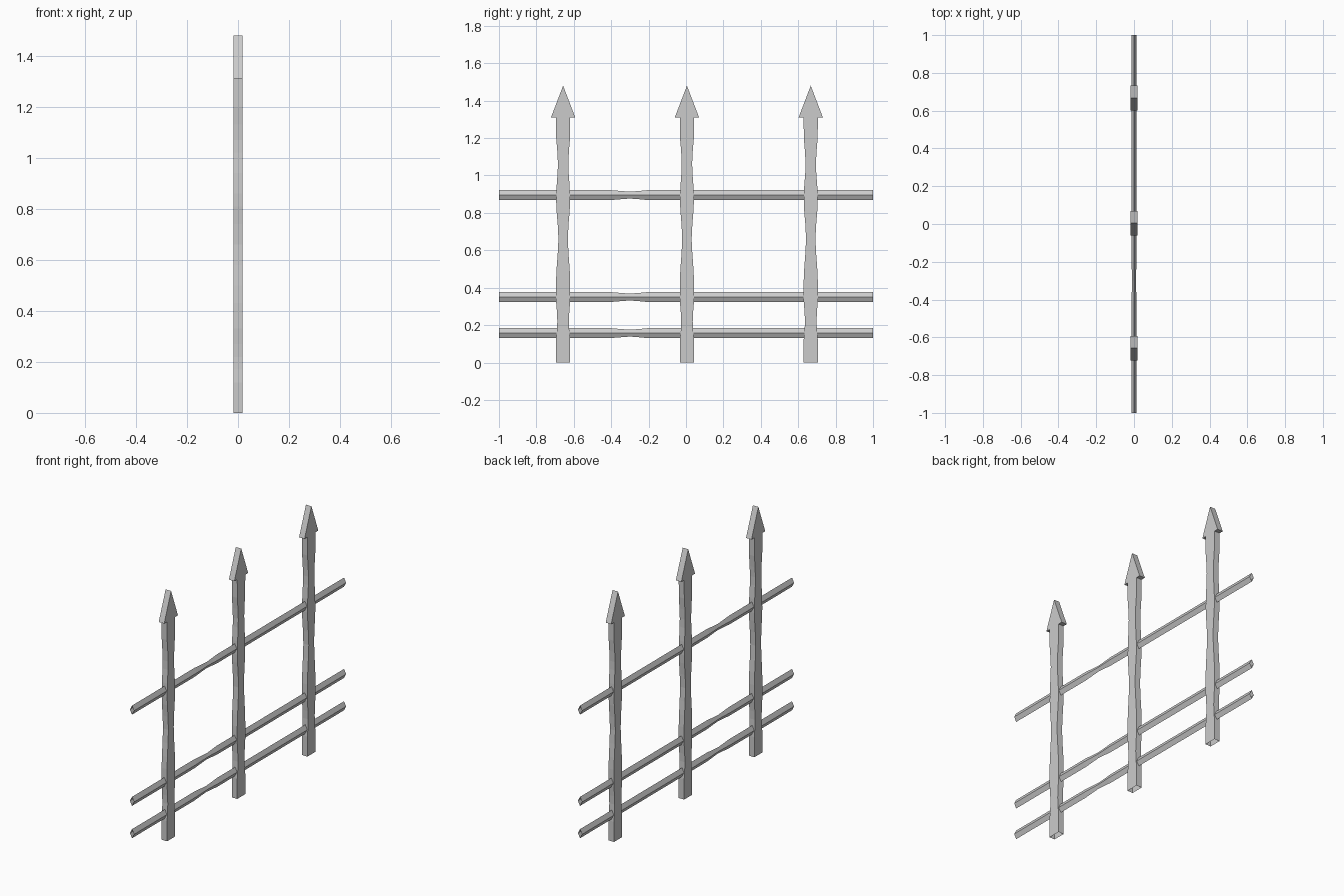
import bpy, bmesh

if "Cube" in bpy.data.objects:
    bpy.data.objects.remove(bpy.data.objects["Cube"])

POST_T = 0.018   # half thickness of posts in x


def make_object(name, bm):
    bmesh.ops.recalc_face_normals(bm, faces=bm.faces)
    me = bpy.data.meshes.new(name)
    bm.to_mesh(me)
    bm.free()
    ob = bpy.data.objects.new(name, me)
    bpy.context.collection.objects.link(ob)
    return ob


# Wavy post silhouette with arrow tip: (half width, z)
post_profile = [
    (0.038, 0.0), (0.038, 0.12), (0.033, 0.17), (0.031, 0.22), (0.033, 0.27),
    (0.038, 0.33), (0.038, 0.43), (0.035, 0.50), (0.029, 0.58), (0.025, 0.66),
    (0.029, 0.74), (0.035, 0.81), (0.037, 0.86), (0.035, 0.94), (0.029, 1.02),
    (0.028, 1.07), (0.031, 1.13), (0.037, 1.20), (0.038, 1.31), (0.065, 1.31),
]


def post(name, y):
    outline = [(w, z) for w, z in post_profile] + [(0.0, 1.48)]
    outline += [(-w, z) for w, z in reversed(post_profile)]
    bm = bmesh.new()
    face = bm.faces.new([bm.verts.new((-POST_T, y + w, z)) for w, z in outline])
    ext = bmesh.ops.extrude_face_region(bm, geom=[face], use_keep_orig=True)
    moved = [g for g in ext["geom"] if isinstance(g, bmesh.types.BMVert)]
    bmesh.ops.translate(bm, verts=moved, vec=(2 * POST_T, 0, 0))
    # hollow foot
    foot = [f for f in bm.faces if all(v.co.z < 0.001 for v in f.verts)]
    bmesh.ops.delete(bm, geom=foot, context='FACES_ONLY')
    return make_object(name, bm)


# Diamond rail with one pinched stretch: (y, scale)
rail_stations = [(-1.0, 1), (-0.41, 1), (-0.35, 0.82), (-0.30, 0.68),
                 (-0.25, 0.82), (-0.20, 1), (1.0, 1)]


def rail(name, z):
    bm = bmesh.new()
    rings = []
    for y, s in rail_stations:
        rings.append([bm.verts.new((x * s, y, z + h * s)) for x, h in
                      ((0.014, 0), (0, 0.027), (-0.014, 0), (0, -0.027))])
    for a, b in zip(rings, rings[1:]):
        for i in range(4):
            j = (i + 1) % 4
            bm.faces.new((a[i], a[j], b[j], b[i]))
    return make_object(name, bm)


# Posts
for label, y in (("left", -0.657), ("middle", 0.005), ("right", 0.667)):
    post("post_" + label, y)

# Rails
for label, z in (("bottom", 0.157), ("middle", 0.35), ("top", 0.895)):
    rail("rail_" + label, z)
